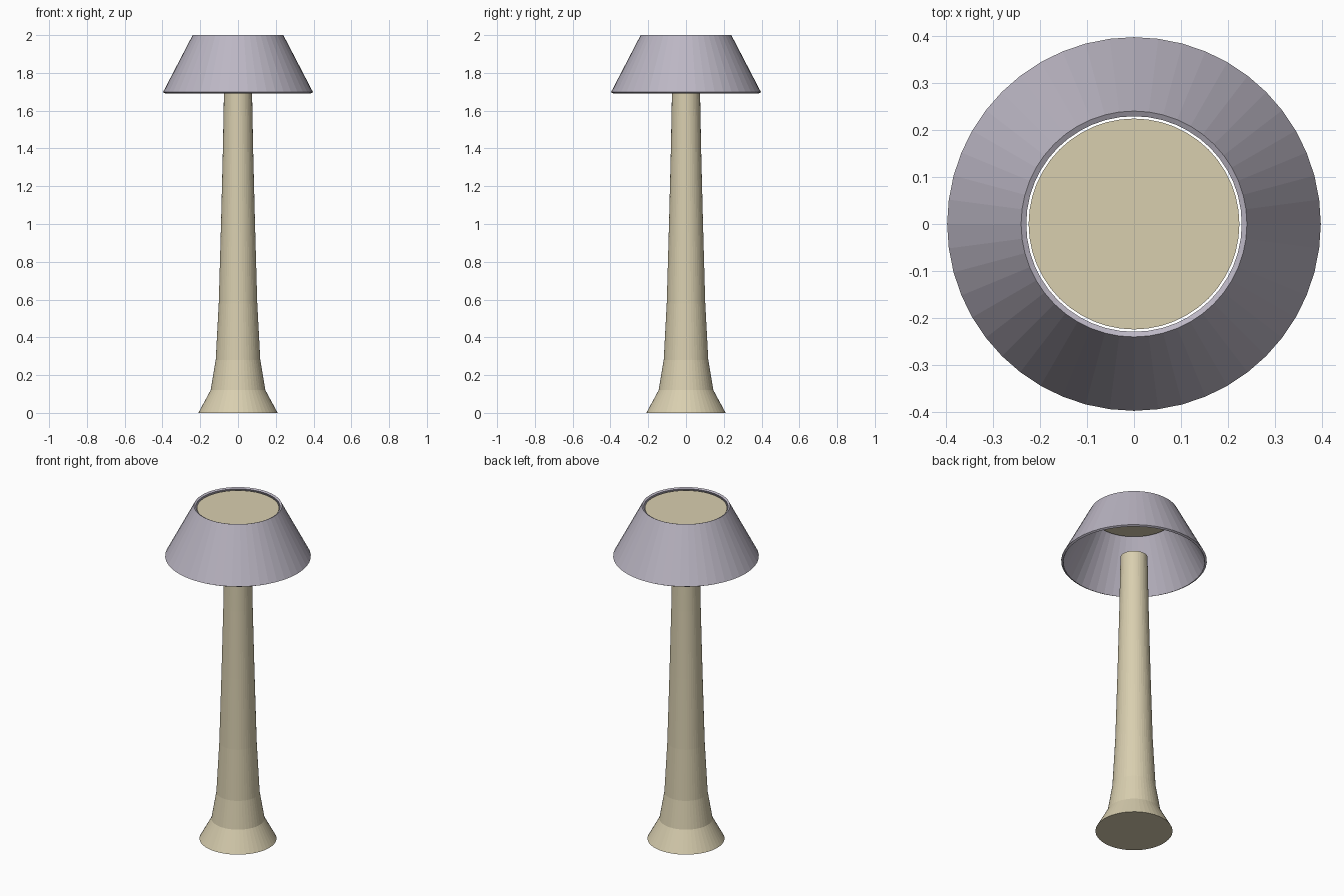
import bpy
import bmesh
from math import cos, sin, tau

SEGMENTS = 48

default_cube = bpy.data.objects.get("Cube")
if default_cube:
    bpy.data.objects.remove(default_cube, do_unlink=True)


def make_material(name, colour):
    mat = bpy.data.materials.new(name)
    mat.use_nodes = True
    mat.diffuse_color = (*colour, 1)
    mat.node_tree.nodes["Principled BSDF"].inputs["Base Color"].default_value = (*colour, 1)
    return mat


def lathe(name, profile, mat, closed=False):
    """Spin (radius, height) points round z; open profiles get end caps."""
    bm = bmesh.new()
    rings = []
    for radius, height in profile:
        rings.append([bm.verts.new((radius * cos(tau * i / SEGMENTS),
                                    radius * sin(tau * i / SEGMENTS), height))
                      for i in range(SEGMENTS)])
    pairs = list(zip(rings, rings[1:]))
    if closed:
        pairs.append((rings[-1], rings[0]))
    else:
        bm.faces.new(rings[0])
        bm.faces.new(rings[-1])
    for low, high in pairs:
        for i in range(SEGMENTS):
            j = (i + 1) % SEGMENTS
            bm.faces.new((low[i], low[j], high[j], high[i]))
    bmesh.ops.recalc_face_normals(bm, faces=bm.faces)
    mesh = bpy.data.meshes.new(name)
    bm.to_mesh(mesh)
    bm.free()
    mesh.materials.append(mat)
    obj = bpy.data.objects.new(name, mesh)
    bpy.context.collection.objects.link(obj)
    return obj


cream = make_material("warm cream", (0.69, 0.62, 0.43))
lilac = make_material("lilac grey", (0.50, 0.47, 0.55))

# Flared foot running up into a tapering stem
lathe("stem", [(0.21, 0), (0.145, 0.12), (0.118, 0.28), (0.102, 0.58),
               (0.09, 1.0), (0.08, 1.4), (0.074, 1.72)], cream)

# Thin-walled conical shade, open below, with rims square to the slope
lathe("shade", [(0.397, 1.698), (0.24, 2.0), (0.229, 1.994), (0.386, 1.692)],
      lilac, closed=True)

# Disc set just inside the top of the shade
lathe("top_disc", [(0.224, 1.98), (0.224, 1.987)], cream)
